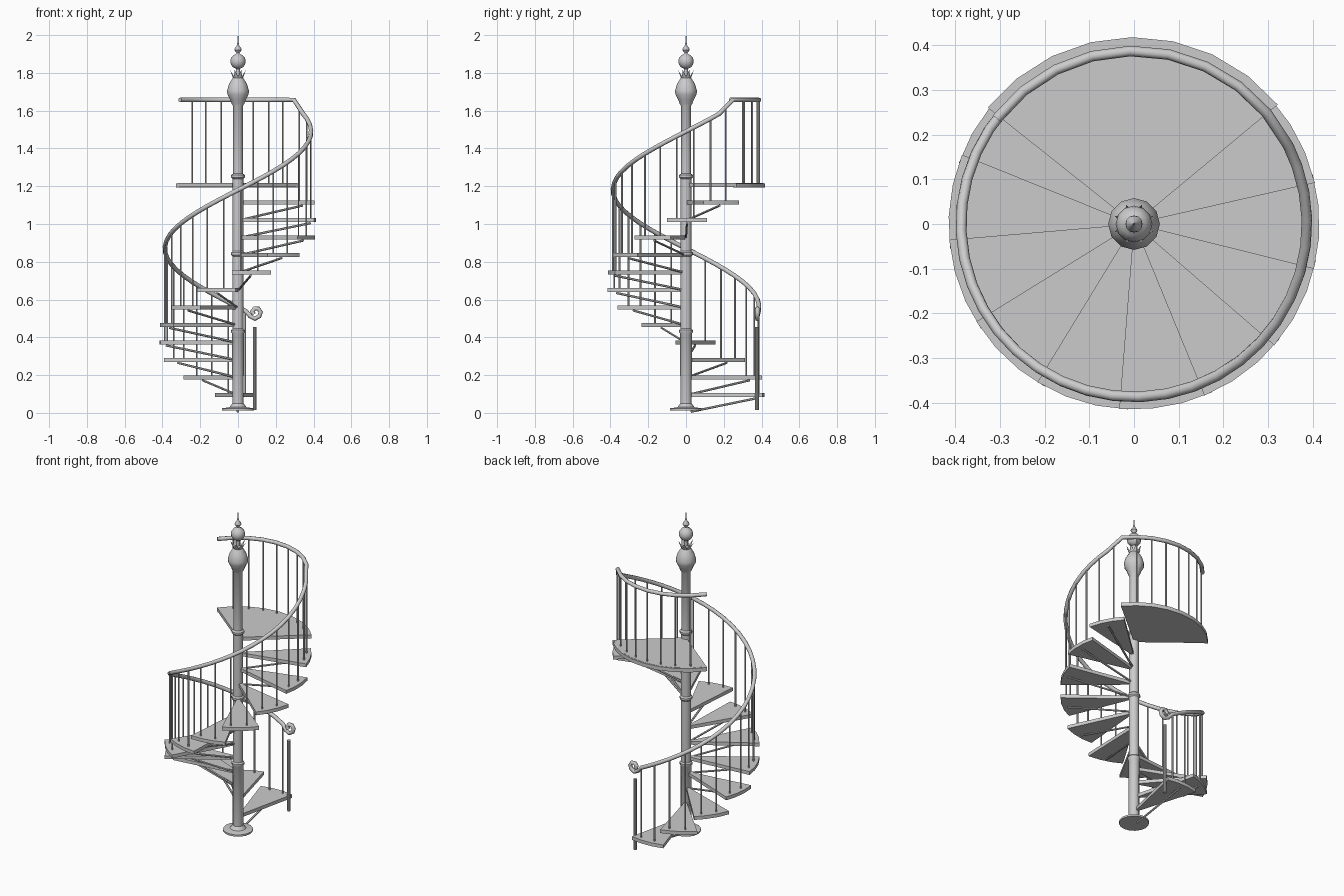
import bpy, bmesh, math
from mathutils import Vector

if "Cube" in bpy.data.objects:
    bpy.data.objects.remove(bpy.data.objects["Cube"])

grey = bpy.data.materials.new("grey_iron")
grey.diffuse_color = (0.6, 0.6, 0.6, 1)
grey.use_nodes = True
grey.node_tree.nodes["Principled BSDF"].inputs["Base Color"].default_value = grey.diffuse_color

START, TURN, SPAN = 77.5, 26.85, 29.5      # tread start angle, turn per tread, tread width
RISE, FIRST, THICK = 0.0925, 0.106, 0.021  # riser, first tread top, tread thickness
R_OUT, R_RAIL = 0.415, 0.387
DECK_A, DECK_B, DECK_Z = 399.7, 501.5, 1.216


def polar(r, deg, z):
    a = math.radians(deg)
    return Vector((r * math.cos(a), r * math.sin(a), z))


def rail_z(deg):
    if deg < 387:
        return 0.87 + (deg - 180) * RISE / TURN
    low = 0.87 + 207 * RISE / TURN
    return min(1.657, low + (deg - 387) / 13 * (1.657 - low))


def finish(ob, angle=35):
    ob.data.materials.clear()
    ob.data.materials.append(grey)
    bpy.ops.object.select_all(action='DESELECT')
    ob.select_set(True)
    bpy.context.view_layer.objects.active = ob
    bpy.ops.object.shade_smooth_by_angle(angle=math.radians(angle))
    return ob


def from_bmesh(name, bm):
    bmesh.ops.recalc_face_normals(bm, faces=bm.faces)
    me = bpy.data.meshes.new(name)
    bm.to_mesh(me)
    bm.free()
    ob = bpy.data.objects.new(name, me)
    bpy.context.collection.objects.link(ob)
    return finish(ob)


def sector(name, a, b, r0, r1, top, thick, n):
    # flat wedge or ring segment with a chorded outer edge
    angles = [a + (b - a) * i / n for i in range(n + 1)]
    outline = [polar(r1, t, top - thick) for t in angles]
    if r0 > 0:
        outline += [polar(r0, t, top - thick) for t in reversed(angles)]
    else:
        outline.append(Vector((0, 0, top - thick)))
    bm = bmesh.new()
    face = bm.faces.new([bm.verts.new(p) for p in outline])
    ext = bmesh.ops.extrude_face_region(bm, geom=[face])
    verts = [v for v in ext['geom'] if isinstance(v, bmesh.types.BMVert)]
    bmesh.ops.translate(bm, verts=verts, vec=(0, 0, thick))
    return from_bmesh(name, bm)


def rod(name, p, q, r, sides=6):
    d = q - p
    bm = bmesh.new()
    bmesh.ops.create_cone(bm, cap_ends=True, segments=sides, radius1=r, radius2=r, depth=d.length)
    rot = d.to_track_quat('Z', 'Y').to_matrix()
    bmesh.ops.rotate(bm, verts=bm.verts, cent=(0, 0, 0), matrix=rot)
    bmesh.ops.translate(bm, verts=bm.verts, vec=(p + q) / 2)
    return from_bmesh(name, bm)


def lathe(name, profile, sides=12):
    bm = bmesh.new()
    rings = [[bm.verts.new(polar(r, 360 * i / sides, z)) for i in range(sides)] for r, z in profile]
    for lo, hi in zip(rings, rings[1:]):
        for i in range(sides):
            j = (i + 1) % sides
            bm.faces.new((lo[i], lo[j], hi[j], hi[i]))
    bm.faces.new(rings[0])
    bm.faces.new(rings[-1])
    return from_bmesh(name, bm)


def tube(name, points, r):
    cu = bpy.data.curves.new(name, 'CURVE')
    cu.dimensions = '3D'
    cu.bevel_depth, cu.bevel_resolution, cu.use_fill_caps = r, 2, True
    sp = cu.splines.new('POLY')
    sp.points.add(len(points) - 1)
    for pt, co in zip(sp.points, points):
        pt.co = (*co, 1)
    ob = bpy.data.objects.new(name, cu)
    bpy.context.collection.objects.link(ob)
    bpy.ops.object.select_all(action='DESELECT')
    ob.select_set(True)
    bpy.context.view_layer.objects.active = ob
    bpy.ops.object.convert(target='MESH')
    return finish(bpy.context.object, 50)


# Central column with base plate, collars and bulb
lathe("base_plate", [(0.085, 0.013), (0.085, 0.024), (0.045, 0.03), (0.03, 0.05)], 16)
profile = [(0.03, 0.02)]
for zc, r0, r1 in ((0.435, 0.031, 0.029), (0.845, 0.029, 0.028), (1.255, 0.028, 0.026)):
    profile += [(r0, zc - 0.016), (0.036, zc - 0.008), (0.036, zc + 0.004), (r1, zc + 0.012)]
profile += [(0.026, 1.625), (0.034, 1.638), (0.042, 1.66), (0.056, 1.685), (0.058, 1.705),
            (0.048, 1.74), (0.033, 1.765), (0.024, 1.778), (0.011, 1.79), (0.011, 1.83)]
lathe("column", profile)

# Crown of pointed leaves around the neck
bm = bmesh.new()
low = [bm.verts.new(polar(0.024, 22.5 * i, 1.768)) for i in range(16)]
high = [bm.verts.new(polar(0.046, 22.5 * i, 1.815) if i % 2 else polar(0.03, 22.5 * i, 1.782))
        for i in range(16)]
for i in range(16):
    j = (i + 1) % 16
    bm.faces.new((low[i], low[j], high[j], high[i]))
from_bmesh("crown_leaves", bm)

# Ball and spike finial
ball = [(0.041 * math.cos(math.radians(t)), 1.861 + 0.041 * math.sin(math.radians(t)))
        for t in range(-75, 76, 25)]
lathe("finial", ball + [(0.008, 1.905), (0.019, 1.921), (0.018, 1.929), (0.006, 1.945),
                        (0.003, 1.965), (0.001, 2.0)])

# Treads, each with a brace below and two balusters above
for k in range(12):
    a, top = START + TURN * k, FIRST + RISE * k
    sector(f"tread_{k + 1}", a, a + SPAN, 0, R_OUT, top, THICK, 3)
    mid = a + SPAN / 2
    rod(f"brace_{k + 1}", polar(0.025, mid, top - 0.1), polar(0.385, mid, top - THICK - 0.005), 0.006)
    for side in (0.25, 0.75):
        t = a + TURN * side
        rod(f"baluster_{k + 1}_{'a' if side < 0.5 else 'b'}",
            polar(R_RAIL, t, top - 0.01), polar(R_RAIL, t, rail_z(t)), 0.0045)

# Landing with its outer rim and balusters
sector("landing", DECK_A, DECK_B, 0, 0.41, DECK_Z, THICK, 8)
sector("landing_rim", DECK_A, DECK_B, 0.4, 0.418, DECK_Z - 0.001, 0.023, 8)
for i in range(1, 8):
    t = DECK_A + (DECK_B - DECK_A) * i / 8
    rod(f"landing_baluster_{i}", polar(R_RAIL, t, DECK_Z - 0.01), polar(R_RAIL, t, rail_z(t)), 0.0045)

# Handrail: starting scroll, helix, then level run over the landing
scroll = [(0.083, 0.522), (0.075, 0.537), (0.088, 0.553), (0.108, 0.552), (0.12, 0.533),
          (0.113, 0.512), (0.09, 0.498), (0.065, 0.512)]
path = [Vector((x, 0.378, z)) for x, z in scroll]
turns = [START + 6.71 + TURN * i / 3 for i in range(34)] + [387] + \
        [400 + (DECK_B + 1 - 400) * i / 8 for i in range(9)]
path += [polar(R_RAIL, t, rail_z(t)) for t in turns]
tube("handrail", path, 0.012)

# Newel post at the foot of the stair
rod("newel_post", Vector((0.088, 0.376, 0.015)), Vector((0.088, 0.376, 0.455)), 0.01, 10)
